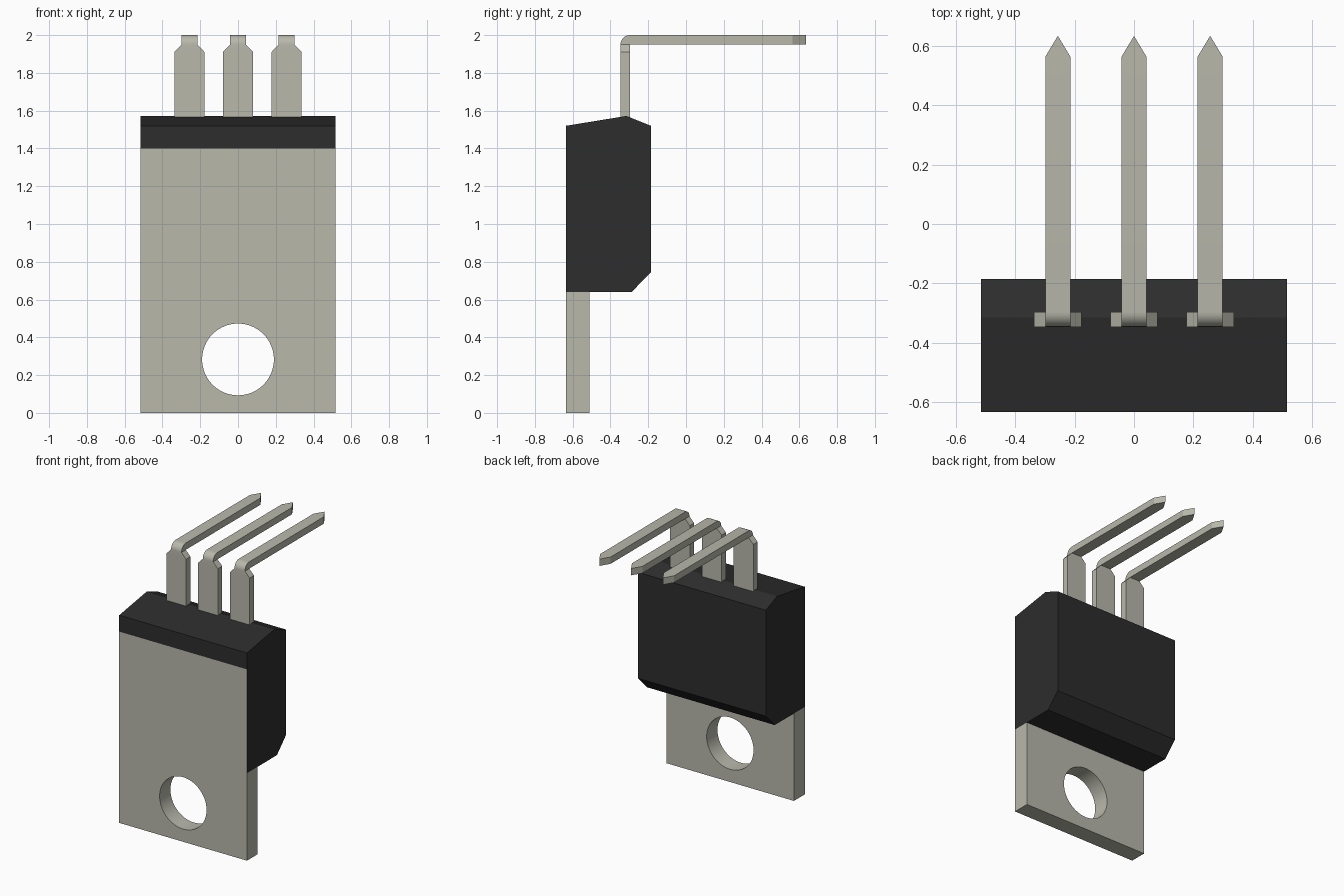
import bpy, bmesh, math

if "Cube" in bpy.data.objects:
    bpy.data.objects.remove(bpy.data.objects["Cube"])

W = 0.517                     # half width of package and tab
FRONT = -0.635                # front plane


def material(name, rgb):
    m = bpy.data.materials.new(name)
    m.diffuse_color = (*rgb, 1)
    m.use_nodes = True
    m.node_tree.nodes["Principled BSDF"].inputs["Base Color"].default_value = m.diffuse_color
    return m


METAL = material("tinned_metal", (0.48, 0.48, 0.41))
BLACK = material("black_plastic", (0.026, 0.026, 0.026))


def make_object(name, bm, *mats):
    bmesh.ops.recalc_face_normals(bm, faces=bm.faces)
    me = bpy.data.meshes.new(name)
    bm.to_mesh(me)
    bm.free()
    for m in mats:
        me.materials.append(m)
    ob = bpy.data.objects.new(name, me)
    bpy.context.collection.objects.link(ob)
    return ob


def smooth(ob):
    bpy.ops.object.select_all(action='DESELECT')
    ob.select_set(True)
    bpy.context.view_layer.objects.active = ob
    bpy.ops.object.shade_smooth_by_angle(angle=math.radians(30))


# Package body: side profile extruded across x, metal plate exposed on its front
profile = [(FRONT, 0.64), (FRONT, 1.4), (FRONT, 1.52), (-0.315, 1.572),
           (-0.185, 1.52), (-0.185, 0.745), (-0.288, 0.64)]
bm = bmesh.new()
side = bm.faces.new([bm.verts.new((-W, y, z)) for y, z in profile])
ext = bmesh.ops.extrude_face_region(bm, geom=[side], use_keep_orig=True)
bmesh.ops.translate(bm, vec=(2 * W, 0, 0),
                    verts=[v for v in ext["geom"] if isinstance(v, bmesh.types.BMVert)])
for f in bm.faces:
    c = f.calc_center_median()
    if abs(c.y - FRONT) < 1e-4 and c.z < 1.4:
        f.material_index = 1
make_object("package_body", bm, BLACK, METAL)

# Mounting tab: outline with a round hole, given thickness
curve = bpy.data.curves.new("tab_outline", 'CURVE')
curve.dimensions = '2D'
curve.fill_mode = 'BOTH'
curve.extrude = 0.0625
N = 64
hole = [(0.19 * math.cos(2 * math.pi * i / N), 0.283 + 0.19 * math.sin(2 * math.pi * i / N))
        for i in range(N)]
for pts in ([(-W, 0), (W, 0), (W, 0.64), (-W, 0.64)], hole):
    sp = curve.splines.new('POLY')
    sp.points.add(len(pts) - 1)
    for p, (x, y) in zip(sp.points, pts):
        p.co = (x, y, 0, 1)
    sp.use_cyclic_u = True
outline = bpy.data.objects.new("tab_outline", curve)
bpy.context.collection.objects.link(outline)
bm = bmesh.new()
bm.from_mesh(outline.to_mesh())
bpy.data.objects.remove(outline)
bmesh.ops.remove_doubles(bm, verts=bm.verts, dist=1e-5)
for v in bm.verts:            # stand the plate upright
    x, y, z = v.co
    v.co = (x, FRONT + 0.0625 - z, y)
for f in bm.faces:
    f.material_index = 0
smooth(make_object("mounting_tab", bm, METAL))


# Leads: (outer point, inner point, half width) stations swept round the bend
OUT, INN = -0.347, -0.297
stations = [((OUT, 1.5), (INN, 1.5), 0.08), ((OUT, 1.91), (INN, 1.91), 0.08)]
for i in range(9):
    a = math.radians(90 * i / 8)
    stations.append(((INN - 0.05 * math.cos(a), 1.95 + 0.05 * math.sin(a)),
                     (INN + 0.0005 * i, 1.95), 0.042))
stations += [((0.565, 2.0), (0.565, 1.95), 0.042), ((0.635, 2.0), (0.635, 1.95), 0.0)]


def lead(name, cx):
    bm = bmesh.new()
    rings = [[bm.verts.new((cx + s * w, *p)) for s, p in ((-1, o), (1, o), (1, n), (-1, n))]
             for o, n, w in stations]
    for a, b in zip(rings, rings[1:]):
        for i in range(4):
            j = (i + 1) % 4
            bm.faces.new((a[i], a[j], b[j], b[i]))
    bm.faces.new(rings[0])
    bmesh.ops.remove_doubles(bm, verts=bm.verts, dist=1e-4)
    smooth(make_object(name, bm, METAL))


for name, cx in (("left_lead", -0.257), ("middle_lead", 0), ("right_lead", 0.257)):
    lead(name, cx)
